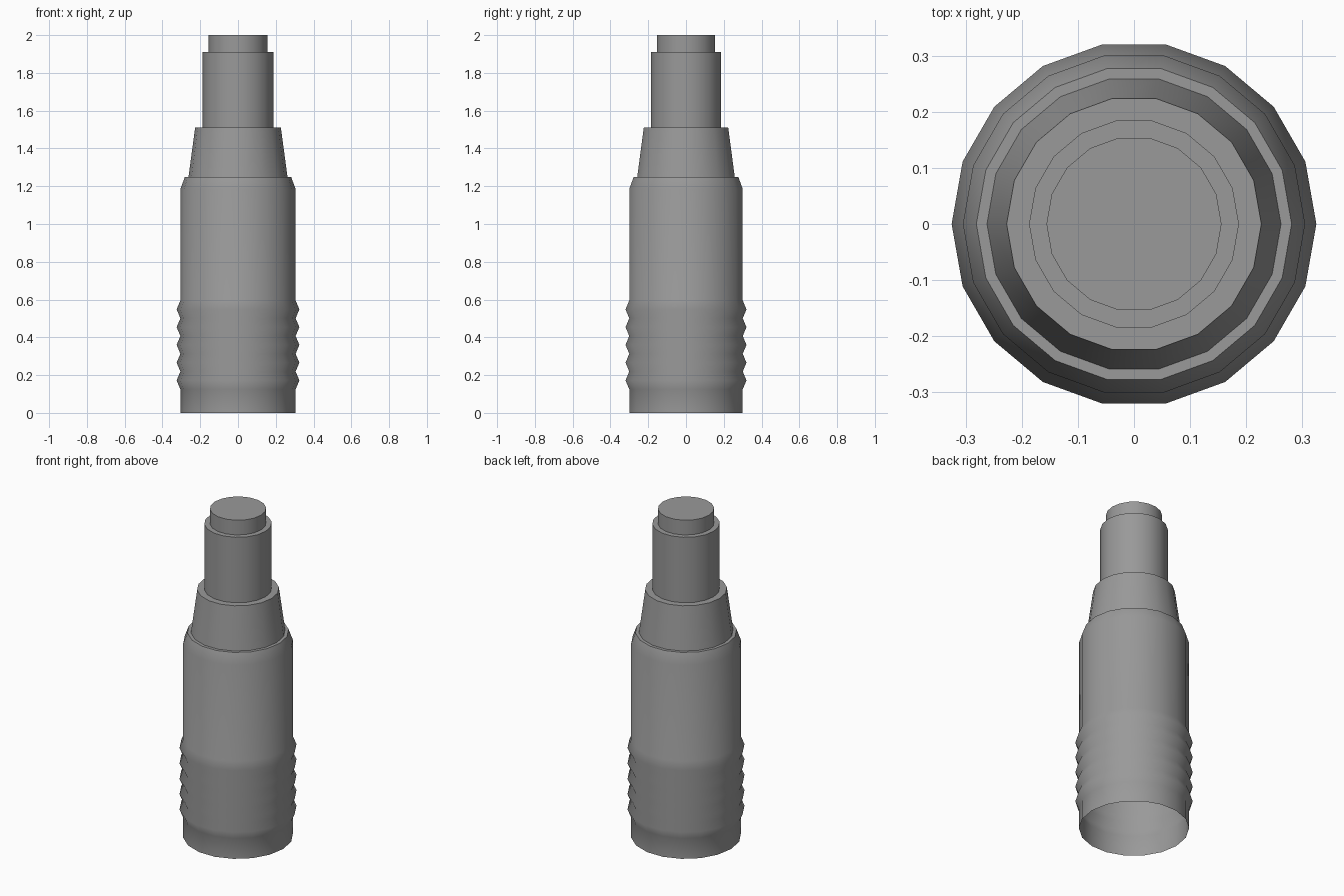
import bpy, bmesh, math

if "Cube" in bpy.data.objects:
    bpy.data.objects.remove(bpy.data.objects["Cube"])

SIDES = 18

# Dark grey finish shared by all parts
grey = bpy.data.materials.new("dark_grey")
grey.diffuse_color = (0.32, 0.32, 0.32, 1)
grey.use_nodes = True
grey.node_tree.nodes["Principled BSDF"].inputs["Base Color"].default_value = grey.diffuse_color


def lathe(name, profile, cap=False):
    """Revolve (radius, z) points around the z axis into an open shell."""
    bm = bmesh.new()
    rings = []
    for r, z in profile:
        rings.append([bm.verts.new((r * math.cos(math.tau * i / SIDES),
                                    r * math.sin(math.tau * i / SIDES), z))
                      for i in range(SIDES)])
    for a, b in zip(rings, rings[1:]):
        for i in range(SIDES):
            j = (i + 1) % SIDES
            bm.faces.new((a[i], a[j], b[j], b[i]))
    if cap:
        bm.faces.new(rings[-1])
    mesh = bpy.data.meshes.new(name)
    bm.to_mesh(mesh)
    bm.free()
    mesh.materials.append(grey)
    obj = bpy.data.objects.new(name, mesh)
    bpy.context.collection.objects.link(obj)
    bpy.ops.object.select_all(action='DESELECT')
    obj.select_set(True)
    bpy.context.view_layer.objects.active = obj
    bpy.ops.object.shade_smooth_by_angle(angle=math.radians(60))
    return obj


# Main body: open base, five grip ridges, chamfered shoulder and ledge
body = [(0.305, 0.0), (0.305, 0.125)]
for k in range(5):
    z = 0.172 + 0.094 * k
    body += [(0.325, z), (0.305, z + 0.047)]
body += [(0.305, 1.185), (0.281, 1.25), (0.262, 1.25)]
lathe("ribbed_body", body)

# Tapered collar with its top ledge
lathe("tapered_collar", [(0.262, 1.25), (0.227, 1.51), (0.187, 1.51)])

# Straight neck with its top ledge
lathe("neck", [(0.187, 1.51), (0.187, 1.91), (0.156, 1.91)])

# Closed tip
lathe("tip", [(0.156, 1.91), (0.156, 2.0)], cap=True)
